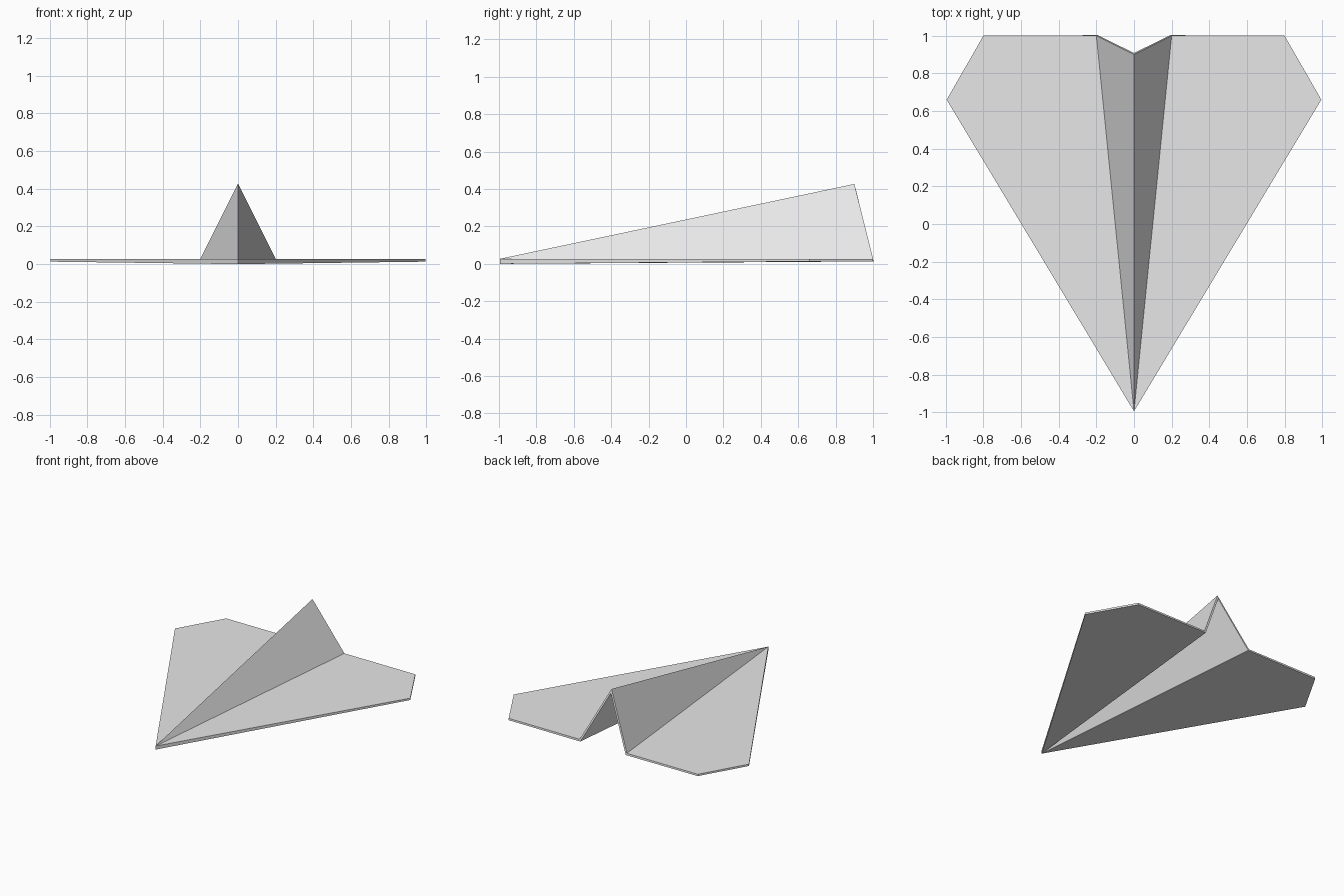
import bpy
import bmesh

cube = bpy.data.objects.get("Cube")
if cube:
    bpy.data.objects.remove(cube, do_unlink=True)

# Single paper colour
paper = bpy.data.materials.new("paper_white")
paper.use_nodes = True
colour = (0.8, 0.8, 0.8, 1)
paper.diffuse_color = colour
paper.node_tree.nodes["Principled BSDF"].inputs["Base Color"].default_value = colour

# Left half of the sheet: each corner has an upper and a lower point
corners = {
    "nose": ((0, -0.995, 0.027), (0, -0.995, 0.0)),
    "tip": ((0.995, 0.66, 0.027), (0.995, 0.66, 0.013)),
    "rear": ((0.80, 1.0, 0.027), (0.80, 1.0, 0.013)),
    "fold": ((0.20, 1.0, 0.027), (0.192, 1.003, 0.013)),
    "ridge": ((0, 0.90, 0.427), (0, 0.908, 0.398)),
}
panels = [("nose", "tip", "rear", "fold"), ("nose", "fold", "ridge")]
outline = ["nose", "tip", "rear", "fold", "ridge"]

bm = bmesh.new()
top = {name: bm.verts.new(pair[0]) for name, pair in corners.items()}
low = {name: bm.verts.new(pair[1]) for name, pair in corners.items()}

# Wing and fold panels, upper and lower skins
for panel in panels:
    bm.faces.new([top[n] for n in panel])
    bm.faces.new([low[n] for n in reversed(panel)])

# Thin paper edges
for a, b in zip(outline, outline[1:]):
    bm.faces.new([low[a], low[b], top[b], top[a]])

mesh = bpy.data.meshes.new("folded_paper_plane")
bm.to_mesh(mesh)
bm.free()
mesh.materials.append(paper)
plane = bpy.data.objects.new("folded_paper_plane", mesh)
bpy.context.collection.objects.link(plane)

# Right half
mirror = plane.modifiers.new("mirror", "MIRROR")
mirror.use_axis[0] = True
mirror.use_clip = True
